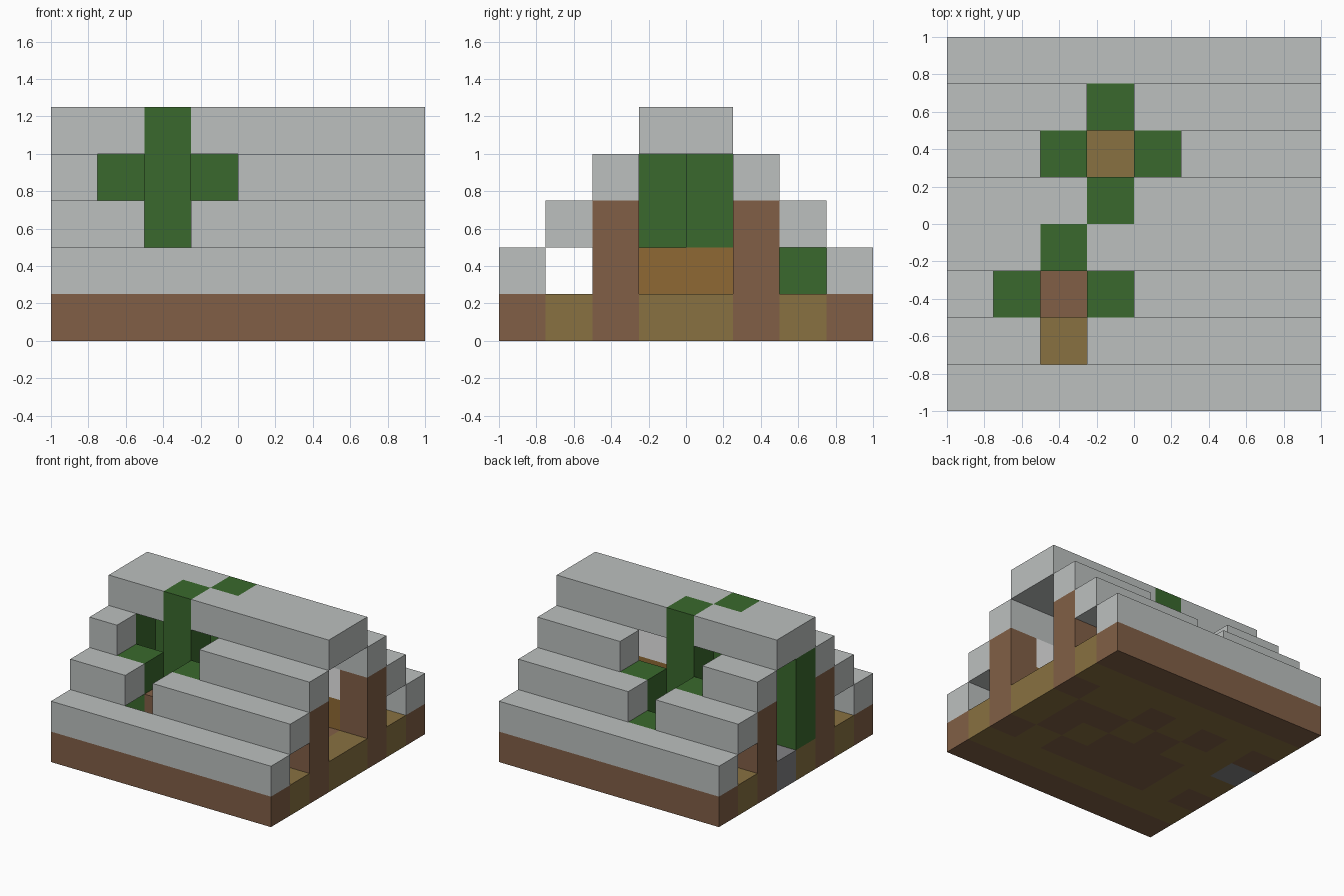
import bpy
import bmesh
from itertools import groupby

cube = bpy.data.objects.get("Cube")
if cube:
    bpy.data.objects.remove(cube, do_unlink=True)

U = 0.25  # size of one building block


def linear(c):
    c /= 255
    return c / 12.92 if c <= 0.04045 else ((c + 0.055) / 1.055) ** 2.4


def material(name, *rgb):
    colour = (*[linear(c) for c in rgb], 1)
    m = bpy.data.materials.new(name)
    m.use_nodes = True
    m.diffuse_color = colour
    bsdf = m.node_tree.nodes["Principled BSDF"]
    bsdf.inputs["Base Color"].default_value = colour
    bsdf.inputs["Roughness"].default_value = 0.9
    return m


GREY = material("roof grey", 188, 192, 191)
BROWN = material("log brown", 129, 95, 70)
TAN = material("floor tan", 136, 113, 65)
ORANGE = material("plank orange", 143, 105, 52)
GREEN = material("leaf green", 58, 105, 45)
STONE = material("stone grey", 130, 130, 132)
WHITE = material("window white", 250, 250, 250)


def blocks(name, mat, boxes):
    """One object from boxes given as (column, row, layer, width, depth, height)."""
    bm = bmesh.new()
    for x, y, z, w, d, h in boxes:
        made = bmesh.ops.create_cube(bm, size=1)["verts"]
        for v in made:
            v.co.x = (x + w * (v.co.x + 0.5) - 4) * U
            v.co.y = (y + d * (v.co.y + 0.5) - 4) * U
            v.co.z = (z + h * (v.co.z + 0.5)) * U
    mesh = bpy.data.meshes.new(name)
    bm.to_mesh(mesh)
    bm.free()
    mesh.materials.append(mat)
    obj = bpy.data.objects.new(name, mesh)
    bpy.context.collection.objects.link(obj)
    return obj


# Floor pattern, one string per row from front to back
FLOOR = ["bbbbbbbb", "tttttttt", "btbbbbtb", "ttbbbtbt",
         "sttbtbbt", "btbtbttb", "tttttttt", "bbbbbbbb"]
floor = {"b": [], "t": [], "s": []}
for row, line in enumerate(FLOOR):
    col = 0
    for key, run in groupby(line):
        n = len(list(run))
        floor[key].append((col, row, 0, n, 1, 1))
        col += n
blocks("floor_logs", BROWN, floor["b"])
blocks("floor_boards", TAN, floor["t"])
blocks("doorstep", STONE, floor["s"])

# Stepped roof: each strip is (row, layer, spans of columns), with gaps for the trees
ROOF = {
    "front_eave": (0, 1, [(0, 8)]),
    "front_lower_roof": (1, 2, [(0, 2), (3, 8)]),
    "front_upper_roof": (2, 3, [(0, 1), (4, 8)]),
    "front_ridge": (3, 4, [(0, 2), (3, 8)]),
    "back_ridge": (4, 4, [(0, 3), (4, 8)]),
    "back_upper_roof": (5, 3, [(0, 2), (5, 8)]),
    "back_lower_roof": (6, 2, [(0, 3), (4, 8)]),
    "back_eave": (7, 1, [(0, 8)]),
}
for name, (row, layer, spans) in ROOF.items():
    blocks(name, GREY, [(a, row, layer, b - a, 1, 1) for a, b in spans])

# Corner posts
blocks("corner_posts", BROWN, [(c, r, 1, 1, 1, 2) for c in (0, 7) for r in (2, 5)])

# Side walls: planks below, windows above
WALLS = [(4, 2, 3), (1, 5, 1), (5, 5, 2)]
blocks("plank_walls", ORANGE, [(c, r, 1, n, 1, 1) for c, r, n in WALLS])
blocks("windows", WHITE, [(c, r, 2, n, 1, 1) for c, r, n in WALLS])

# Bench between the trees
blocks("bench", ORANGE, [(3, 3, 1, 1, 2, 1)])

# Trees growing through the roof
blocks("front_tree_trunk", BROWN, [(2, 2, 1, 1, 1, 1)])
blocks("front_tree_leaves", GREEN, [(1, 2, 1, 1, 1, 2), (3, 2, 1, 1, 1, 2),
                                    (2, 3, 1, 1, 1, 4)])
blocks("back_tree_leaves", GREEN, [(2, 5, 1, 1, 1, 2), (4, 5, 1, 1, 1, 2),
                                   (3, 4, 2, 1, 1, 3), (3, 6, 1, 1, 1, 1)])
blocks("end_hedge", GREEN, [(0, 3, 1, 1, 1, 3), (1, 4, 1, 1, 1, 3)])
